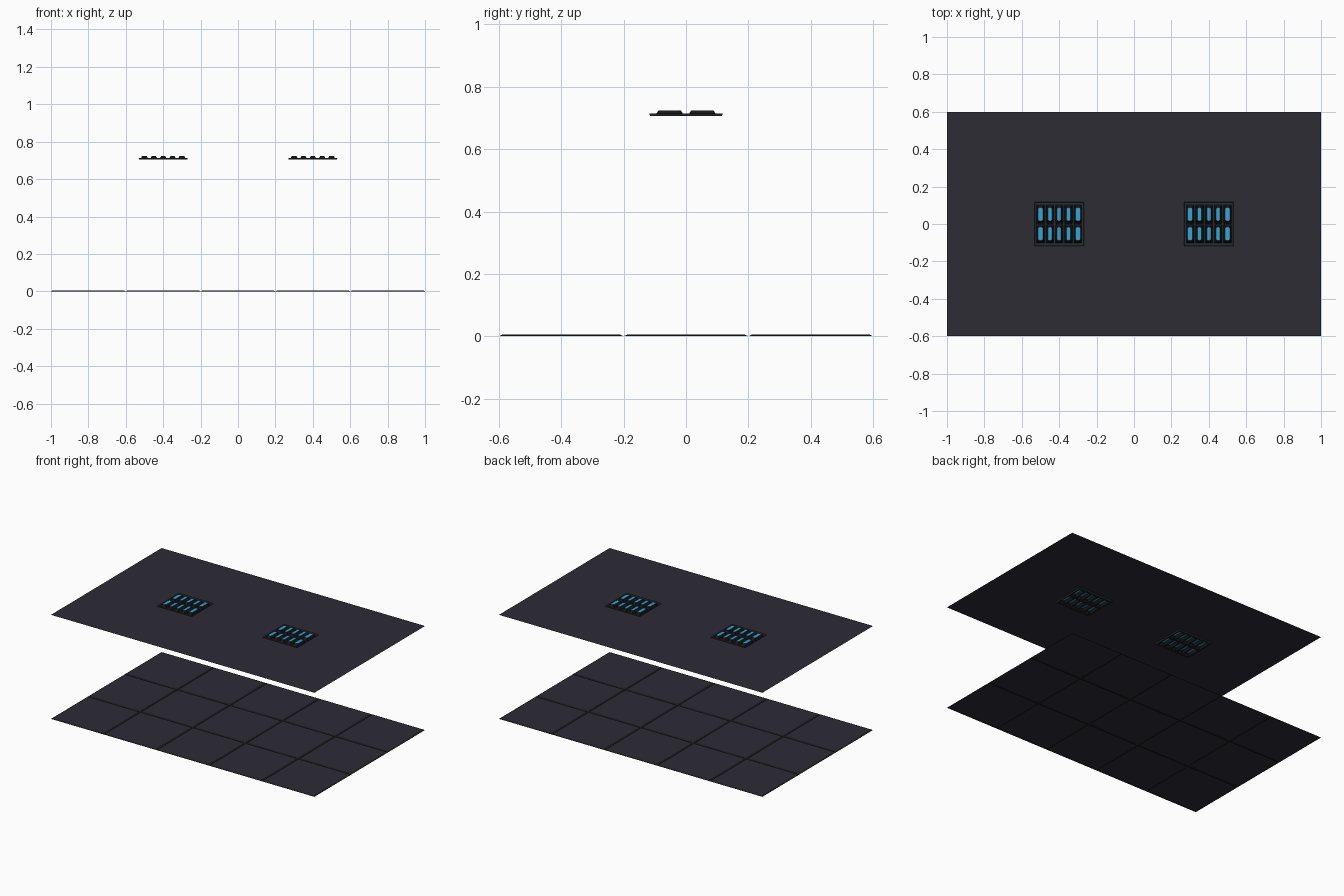
import bpy, bmesh

if "Cube" in bpy.data.objects:
    bpy.data.objects.remove(bpy.data.objects["Cube"])


def material(name, rgb):
    m = bpy.data.materials.new(name)
    m.diffuse_color = (*rgb, 1)
    m.use_nodes = True
    m.node_tree.nodes["Principled BSDF"].inputs["Base Color"].default_value = m.diffuse_color
    return m


SLATE = material("slate panel", (0.026, 0.025, 0.036))
JOINT = material("dark joint", (0.012, 0.012, 0.014))
FRAME = material("charcoal frame", (0.023, 0.025, 0.027))
CELL = material("black reflector", (0.008, 0.009, 0.011))
BLUE = material("blue light", (0.042, 0.36, 0.63))


def finish(name, bm, mats, loc=(0, 0, 0)):
    bmesh.ops.remove_doubles(bm, verts=bm.verts, dist=1e-5)
    me = bpy.data.meshes.new(name)
    bm.to_mesh(me)
    bm.free()
    for m in mats:
        me.materials.append(m)
    ob = bpy.data.objects.new(name, me)
    ob.location = loc
    bpy.context.collection.objects.link(ob)
    return ob


def face(bm, pts, mat=0):
    f = bm.faces.new([bm.verts.new(p) for p in pts])
    f.material_index = mat


def rect(x0, x1, y0, y1, z):
    return [(x0, y0, z), (x1, y0, z), (x1, y1, z), (x0, y1, z)]


def sheet_with_holes(bm, xs, ys, z, mat=0):
    # grid of quads, leaving out every odd/odd cell
    for i in range(len(xs) - 1):
        for j in range(len(ys) - 1):
            if not (i % 2 and j % 2):
                face(bm, rect(xs[i], xs[i + 1], ys[j], ys[j + 1], z), mat)


def ring(bm, a, b, mat=0):
    for i in range(4):
        k = (i + 1) % 4
        face(bm, [a[i], a[k], b[k], b[i]], mat)


# Floor: 5 x 3 slightly raised tiles with dark sloped joints
bm = bmesh.new()
for i in range(5):
    for j in range(3):
        x, y, g = -1 + 0.4 * i, -0.6 + 0.4 * j, 0.011
        low = rect(x, x + 0.4, y, y + 0.4, 0)
        top = rect(x + g, x + 0.4 - g, y + g, y + 0.4 - g, 0.005)
        ring(bm, low, top, 1)
        face(bm, top, 0)
finish("floor_tiles", bm, [SLATE, JOINT])

# Ceiling: thin sheet with two light openings
CZ, HX, HY = 0.714, 0.132, 0.118
bm = bmesh.new()
sheet_with_holes(bm, [-1, -0.4 - HX, -0.4 + HX, 0.4 - HX, 0.4 + HX, 1],
                 [-0.6, -HY, HY, 0.6], CZ)
finish("ceiling", bm, [SLATE])

# Light panels: frame with 5 x 2 tapered reflector cells
for side, cx in (("left", -0.4), ("right", 0.4)):
    bm = bmesh.new()
    zf, zt = 0.706, 0.7235
    cols = [-0.1, -0.05, 0, 0.05, 0.1]
    xs = [-HX + 0.003] + [c + s * 0.0205 for c in cols for s in (-1, 1)] + [HX - 0.003]
    ys = [-HY + 0.003, -0.101, -0.004, 0.004, 0.101, HY - 0.003]
    ring(bm, rect(-HX, HX, -HY, HY, CZ), rect(xs[0], xs[-1], ys[0], ys[-1], zf), 0)
    sheet_with_holes(bm, xs, ys, zf, 0)
    for c in cols:
        w = 0.013 if abs(c) > 0.09 else 0.0105
        for s in (-1, 1):
            cy = s * 0.0525
            base = rect(c - 0.0205, c + 0.0205, cy - 0.0485, cy + 0.0485, zf)
            h, k = 0.036, 0.006
            top = [(c + x, cy + y, zt) for x, y in (
                (-w, -h + k), (-w + k, -h), (w - k, -h), (w, -h + k),
                (w, h - k), (w - k, h), (-w + k, h), (-w, h - k))]
            for i in range(4):
                n = (2 * i + 2) % 8
                face(bm, [base[i], top[2 * i + 1], top[2 * i]], 1)
                face(bm, [base[i], base[(i + 1) % 4], top[n], top[2 * i + 1]], 1)
            face(bm, top, 2)
    finish(side + "_light_panel", bm, [FRAME, CELL, BLUE], (cx, 0, 0))
